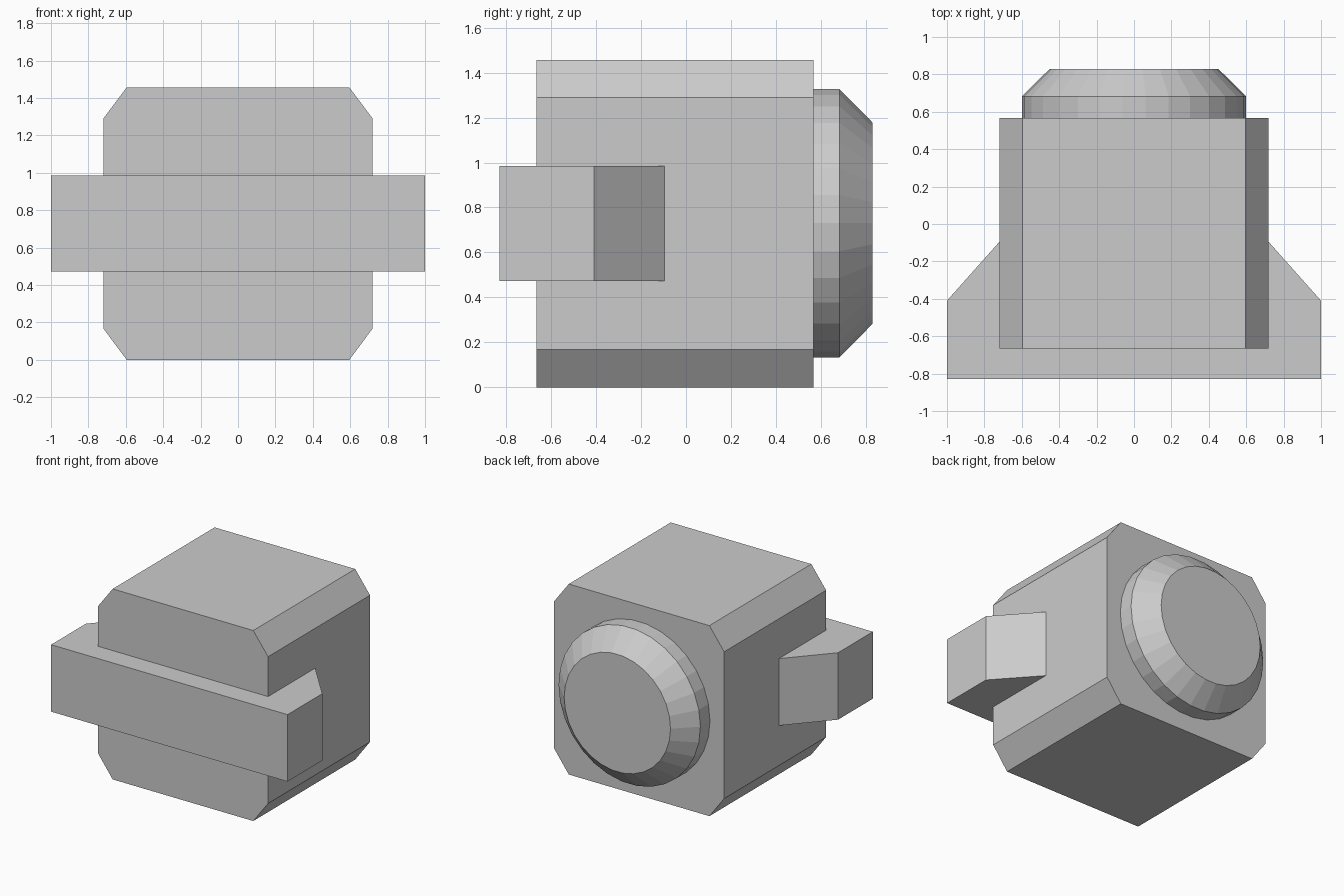
import bpy
import bmesh
from math import cos, sin, tau

if "Cube" in bpy.data.objects:
    bpy.data.objects.remove(bpy.data.objects["Cube"])


def loft(name, rings):
    """Join equal-length rings of points with quads and cap both ends."""
    bm = bmesh.new()
    loops = [[bm.verts.new(p) for p in ring] for ring in rings]
    n = len(loops[0])
    for a, b in zip(loops, loops[1:]):
        for i in range(n):
            j = (i + 1) % n
            bm.faces.new((a[i], a[j], b[j], b[i]))
    bm.faces.new(loops[0])
    bm.faces.new(loops[-1])
    bmesh.ops.recalc_face_normals(bm, faces=bm.faces)
    mesh = bpy.data.meshes.new(name)
    bm.to_mesh(mesh)
    bm.free()
    obj = bpy.data.objects.new(name, mesh)
    bpy.context.collection.objects.link(obj)
    return obj


def mirrored(half):
    """Complete a right-hand half profile across x = 0."""
    return half + [(-x, v) for x, v in reversed(half)]


# Main body: block with chamfered long edges
body = mirrored([(0.595, 0), (0.72, 0.168), (0.72, 1.29), (0.595, 1.457)])
loft("body", [[(x, y, z) for x, z in body] for y in (-0.665, 0.567)])

# Front crossbar with tapered ends that run back into the body sides
bar = mirrored([(1, -0.83), (1, -0.41), (0.715, -0.09)])
loft("crossbar", [[(x, y, z) for x, y in bar] for z in (0.473, 0.985)])

# Round bevelled cap on the back
SIDES = 30
loft("back_cap", [
    [(r * cos(tau * i / SIDES), y, 0.73 + r * sin(tau * i / SIDES)) for i in range(SIDES)]
    for y, r in ((0.55, 0.6), (0.683, 0.6), (0.83, 0.45))
])
